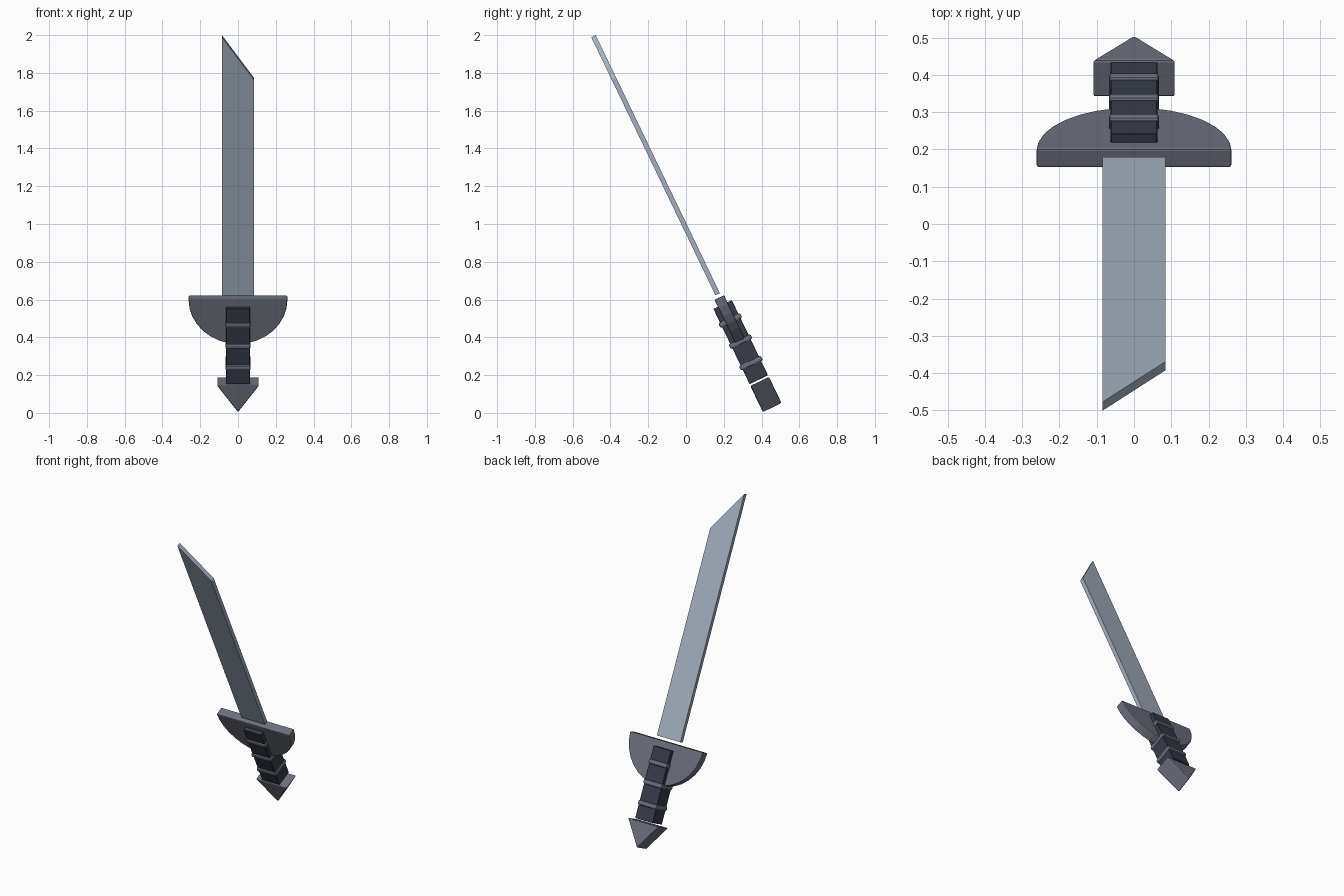
import bpy, bmesh, math
from mathutils import Matrix

cube = bpy.data.objects.get("Cube")
if cube:
    bpy.data.objects.remove(cube)


def material(name, colour):
    m = bpy.data.materials.new(name)
    m.use_nodes = True
    m.diffuse_color = (*colour, 1)
    bsdf = next(n for n in m.node_tree.nodes if n.type == 'BSDF_PRINCIPLED')
    bsdf.inputs["Base Color"].default_value = (*colour, 1)
    return m


steel = material("pale_steel", (0.37, 0.435, 0.52))
iron = material("dark_iron", (0.15, 0.163, 0.205))
leather = material("navy_leather", (0.037, 0.045, 0.067))

# The whole sword leans forward; local z runs from pommel to tip
LEAN = Matrix.Translation((0, 0.457, 0.027)) @ Matrix.Rotation(math.radians(25.7), 4, 'X')


def prism(name, profile, half_depth, mat, bevel=0, segments=2):
    """Extrude an (x, z) outline through the thickness of the sword."""
    bm = bmesh.new()
    face = bm.faces.new([bm.verts.new((x, -half_depth, z)) for x, z in profile])
    out = bmesh.ops.extrude_face_region(bm, geom=[face])
    moved = [v for v in out["geom"] if isinstance(v, bmesh.types.BMVert)]
    bmesh.ops.translate(bm, vec=(0, 2 * half_depth, 0), verts=moved)
    bmesh.ops.recalc_face_normals(bm, faces=bm.faces)
    mesh = bpy.data.meshes.new(name)
    bm.to_mesh(mesh)
    bm.free()
    mesh.materials.append(mat)
    obj = bpy.data.objects.new(name, mesh)
    bpy.context.collection.objects.link(obj)
    obj.matrix_world = LEAN
    if bevel:
        mod = obj.modifiers.new("rounded_edges", 'BEVEL')
        mod.width = bevel
        mod.segments = segments
        mod.limit_method = 'ANGLE'
        mod.angle_limit = math.radians(30)
    return obj


def box(half_width, bottom, top):
    return [(-half_width, bottom), (half_width, bottom), (half_width, top), (-half_width, top)]


# Blade with a slanted tip
prism("blade", [(-0.085, 0.667), (0.084, 0.667), (0.084, 1.933), (-0.085, 2.183)], 0.013, steel)

# Half-disc guard, flat side towards the blade
R, STEPS = 0.262, 16
arc = [(-R * math.cos(math.pi * i / STEPS), 0.648 - R * math.sin(math.pi * i / STEPS))
       for i in range(STEPS + 1)]
prism("guard", arc, 0.028, iron, 0.006)

# Square grip with three raised rings
prism("grip", box(0.063, 0.165, 0.607), 0.054, leather, 0.002, 1)
for i, z in enumerate((0.262, 0.389, 0.513)):
    prism(f"grip_ring_{i + 1}", box(0.067, z - 0.014, z + 0.014), 0.064, iron, 0.008)

# Wedge-shaped pommel
prism("pommel", [(0, -0.002), (0.112, 0.155), (-0.112, 0.155)], 0.055, iron, 0.007)
